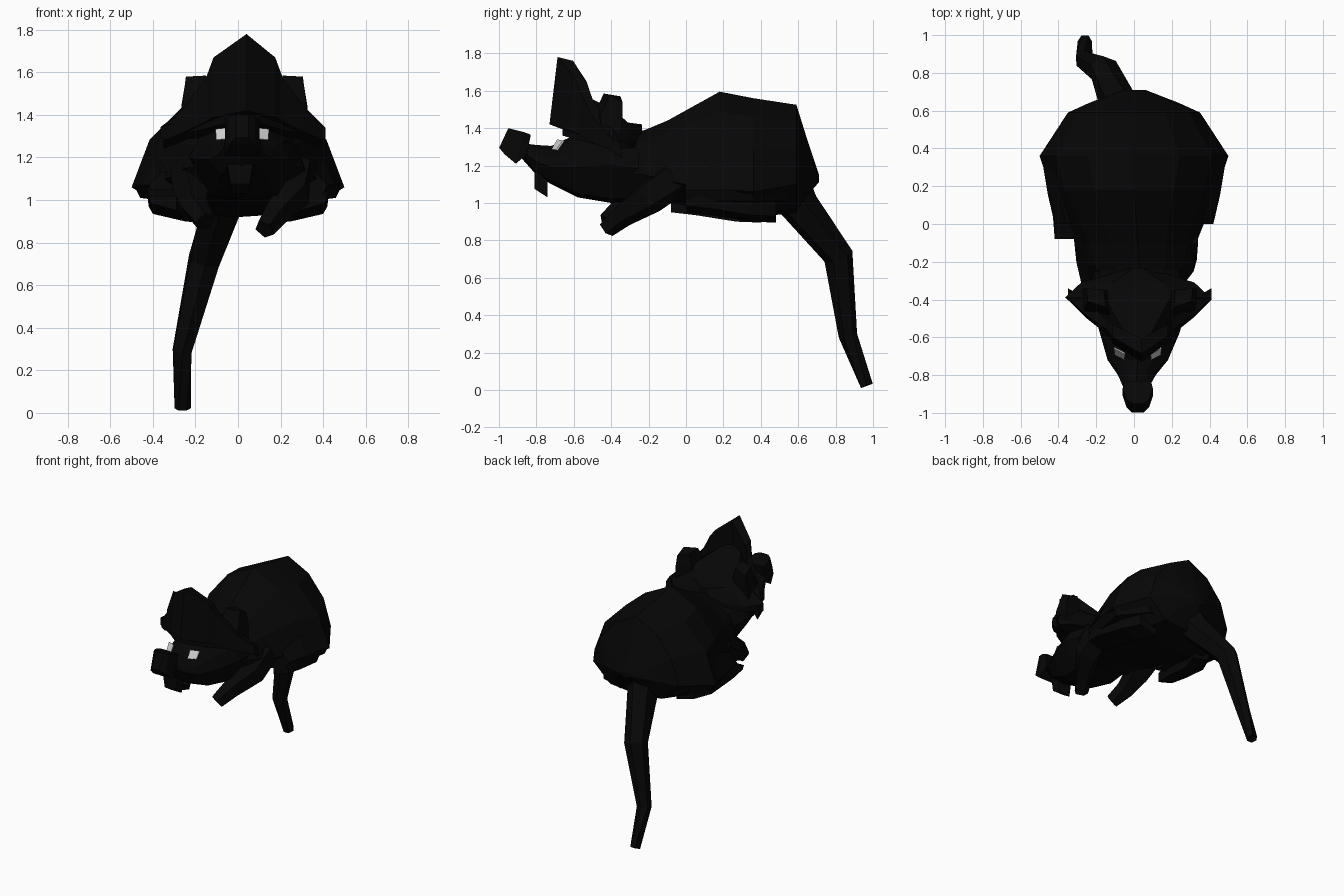
import bpy, bmesh, math
from mathutils import Vector


def material(name, rgb):
    m = bpy.data.materials.new(name)
    m.diffuse_color = (*rgb, 1)
    return m


FUR = material("black_fur", (0.002, 0.002, 0.002))
EYE = material("pale_eye", (0.65, 0.63, 0.63))


def loft(name, rings, mat=FUR):
    """Skin a row of equal-length rings and close both ends."""
    bm = bmesh.new()
    vs = [[bm.verts.new(p) for p in r] for r in rings]
    n = len(rings[0])
    for a, b in zip(vs, vs[1:]):
        for i in range(n):
            j = (i + 1) % n
            bm.faces.new((a[i], a[j], b[j], b[i]))
    bm.faces.new(vs[0])
    bm.faces.new(vs[-1])
    bmesh.ops.recalc_face_normals(bm, faces=bm.faces)
    me = bpy.data.meshes.new(name)
    bm.to_mesh(me)
    bm.free()
    me.materials.append(mat)
    ob = bpy.data.objects.new(name, me)
    bpy.context.collection.objects.link(ob)
    return ob


def section(cx, y, w, top, wide, low):
    """Domed ring: narrow back, widest at height 'wide', flatter belly."""
    h = top - wide
    half = [(0.48, wide + 0.80 * h), (0.83, wide + 0.45 * h),
            (1.0, wide), (0.6, low + 0.02)]
    pts = [(0, top)] + half + [(0, low)] + [(-a, z) for a, z in reversed(half)]
    return [(cx + a * w, y, z) for a, z in pts]


def tube(name, stops, sides=6):
    """Tapered limb through (point, radius) stops."""
    rings = []
    pts = [Vector(p) for p, r in stops]
    for i, (p, r) in enumerate(stops):
        d = (pts[min(i + 1, len(pts) - 1)] - pts[max(i - 1, 0)]).normalized()
        u = d.cross(Vector((0, 0, 1))).normalized()
        v = u.cross(d)
        angles = [2 * math.pi * k / sides for k in range(sides)]
        rings.append([pts[i] + r * (u * math.cos(a) + v * math.sin(a)) for a in angles])
    return loft(name, rings)


# body: humped back with broad haunches
loft("body", [section(*s) for s in [
    (0.03, -0.33, 0.20, 1.36, 1.16, 1.01),
    (0.03, -0.22, 0.28, 1.39, 1.15, 1.00),
    (0.02, -0.10, 0.31, 1.44, 1.12, 1.00),
    (0.00, 0.18, 0.44, 1.595, 1.06, 0.96),
    (0.00, 0.36, 0.50, 1.56, 1.06, 0.92),
    (0.00, 0.59, 0.35, 1.525, 1.10, 0.95),
    (0.00, 0.64, 0.24, 1.365, 1.12, 1.03),
    (0.00, 0.71, 0.06, 1.155, 1.14, 1.11)]])

# head tapering to the snout
loft("head", [section(*s) for s in [
    (0.03, -0.22, 0.24, 1.38, 1.18, 1.01),
    (0.03, -0.40, 0.26, 1.40, 1.20, 1.00),
    (0.03, -0.58, 0.21, 1.37, 1.19, 1.03),
    (0.02, -0.72, 0.16, 1.305, 1.19, 1.10),
    (0.015, -0.80, 0.10, 1.31, 1.22, 1.15),
    (0.01, -0.88, 0.06, 1.32, 1.28, 1.24)]])

# upturned nose
loft("nose", [[(0.02 - w, y0, z0), (0.02 + w, y0, z0), (0.02 + w, y1, z1), (0.02 - w, y1, z1)]
              for w, y0, z0, y1, z1 in [(0.07, -0.85, 1.26, -0.83, 1.365),
                                        (0.08, -0.91, 1.21, -0.87, 1.38),
                                        (0.06, -0.97, 1.26, -0.93, 1.395),
                                        (0.03, -0.999, 1.295, -0.95, 1.40)]])

# front teeth below the snout
loft("teeth", [[(0.01 - w, -0.81, z), (0.01 + w, -0.81, z),
                (0.01 + w, -0.74, z - d), (0.01 - w, -0.74, z - d)]
               for w, z, d in [(0.06, 1.17, 0.02), (0.045, 1.075, 0.045)]])

# tuft: V-shaped crest with a raised middle, columns from left tip to right tip
crest = [(0.37, -0.40, 1.28, 1.34, 0.04), (0.27, -0.50, 1.32, 1.44, 0.08),
         (0.17, -0.58, 1.37, 1.575, 0.06), (0.135, -0.63, 1.39, 1.67, 0.07)]
cols = ([(0.02 - s, y, lo, hi, t) for s, y, lo, hi, t in crest]
        + [(0.04, -0.73, 1.42, 1.78, 0.09)]
        + [(0.04 + s, y, lo, hi, t) for s, y, lo, hi, t in reversed(crest)])
loft("crest", [[(x, y, lo), (x, y + 0.12 * (hi - lo), hi),
                (x, y + t + 0.1 * (hi - lo), hi - 0.02), (x, y + t + 0.02, lo - 0.04)]
               for x, y, lo, hi, t in cols])

# crown behind the crest: pointed at both sides, bluntly pointed at the rear
loft("crown", [[(0.02 + w * c, y, lo + (hi - lo) * q) for c, q in
                [(-1, 0), (-1, 0.25), (-0.45, 1), (0.45, 1), (1, 0.25), (1, 0)]]
               for y, w, lo, hi in [(-0.66, 0.08, 1.36, 1.60), (-0.55, 0.19, 1.33, 1.58),
                                    (-0.39, 0.385, 1.29, 1.50), (-0.31, 0.30, 1.29, 1.43),
                                    (-0.235, 0.06, 1.31, 1.42)]])

for side, s in (("left", -1), ("right", 1)):
    cx = 0.03
    # upright ear
    loft(side + "_ear", [[(cx + s * a, y, z) for a, y, z in ring] for ring in [
        [(0.16, -0.46, 1.33), (0.31, -0.44, 1.30), (0.31, -0.36, 1.30), (0.17, -0.36, 1.33)],
        [(0.16, -0.48, 1.50), (0.29, -0.46, 1.46), (0.295, -0.34, 1.45), (0.17, -0.35, 1.50)],
        [(0.18, -0.44, 1.585), (0.275, -0.41, 1.58), (0.28, -0.34, 1.54), (0.19, -0.35, 1.57)]]])
    # eye plate facing forward and up, tucked below the crest
    ex = 0.02 + s * 0.098
    loft(side + "_eye", [[(ex + s * a, y + d, z - 0.5 * d) for a, y, z in
                          [(-0.03, -0.685, 1.338), (0.028, -0.655, 1.332),
                           (0.024, -0.69, 1.282), (-0.028, -0.715, 1.286)]]
                         for d in (-0.004, 0.004)], EYE)
    # foreleg reaching forward and inward, the left one held slightly higher
    up = 0.035 if s < 0 else 0
    px = 0.125 if s > 0 else -0.155
    tube(side + "_foreleg", [((0.02 + s * 0.23, -0.06, 1.14), 0.11),
                             ((0.02 + s * 0.23, -0.20, 1.03 + up / 2), 0.095),
                             ((px + s * 0.05, -0.34, 0.935 + up), 0.066),
                             ((px, -0.425, 0.862 + up), 0.05)], 5)
    # flat hind foot under the haunch
    sh = -0.03 if s < 0 else 0.05
    loft(side + "_hind_foot", [[(s * a, y + sh, z) for a, z in
                                [(x0, lo), (x1, lo + 0.035), (x1 + 0.01, hi), (x0, hi)]]
                               for y, x0, x1, lo, hi in [(-0.05, 0.29, 0.41, 0.95, 1.02),
                                                         (0.08, 0.27, 0.42, 0.935, 1.07),
                                                         (0.30, 0.25, 0.40, 0.90, 1.05),
                                                         (0.43, 0.20, 0.34, 0.895, 1.02)]])
    # thigh that steps out from the waist
    loft(side + "_thigh", [[(s * a, y, z) for a, z in
                            [(0.2, 0.98), (x - 0.03, 1.01), (x, 1.07), (x - 0.06, top), (0.2, top)]]
                           for y, x, top in [(0.0, 0.42, 1.13), (0.15, 0.455, 1.2),
                                             (0.36, 0.49, 1.2), (0.55, 0.34, 1.15)]])

# long tail hanging down behind
tube("tail", [((-0.05, 0.55, 1.07), 0.13), ((-0.07, 0.61, 0.98), 0.105),
              ((-0.16, 0.815, 0.715), 0.08), ((-0.263, 0.866, 0.29), 0.05),
              ((-0.26, 0.967, 0.022), 0.038)], 6)
